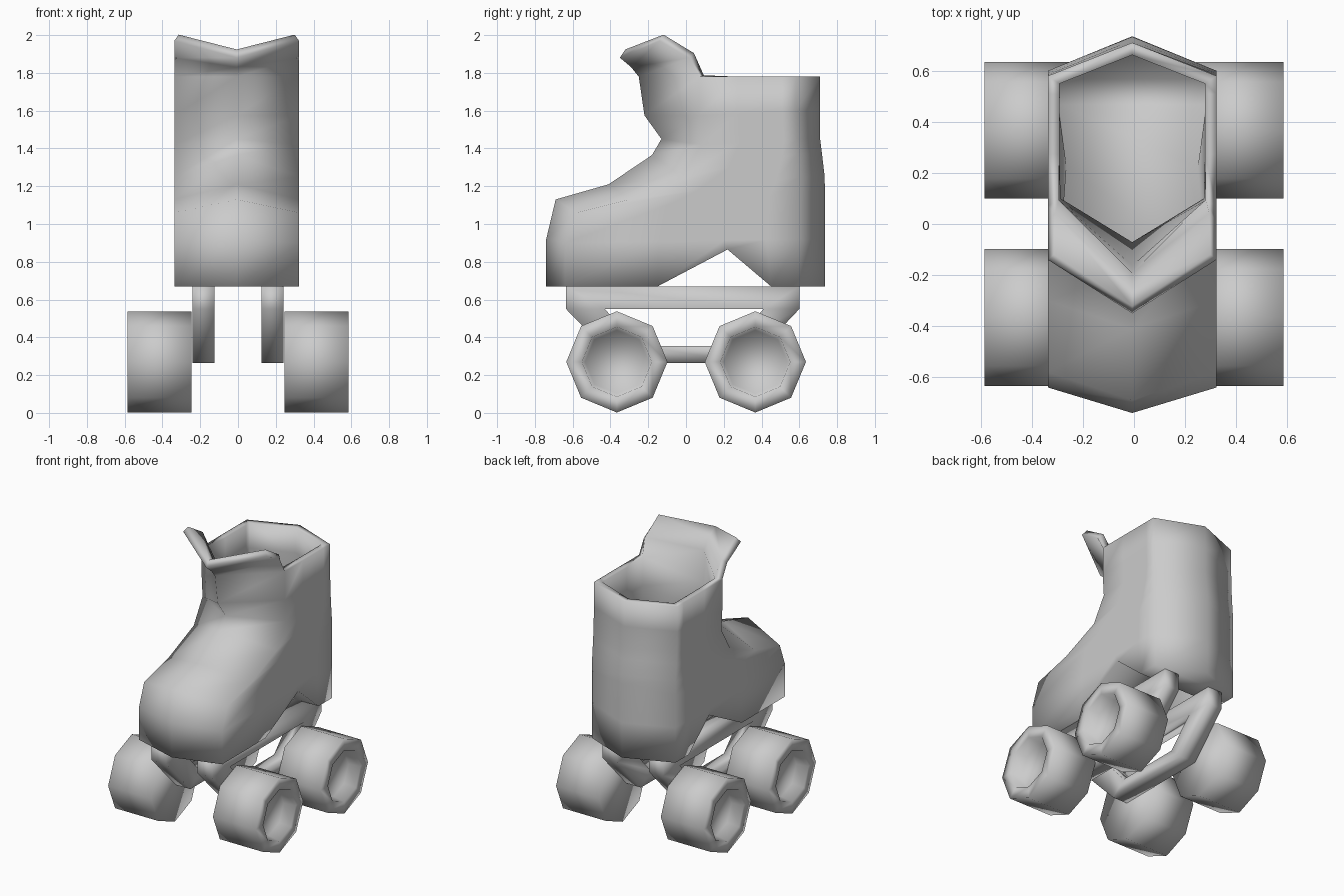
import bpy
from math import sin, cos, pi

if "Cube" in bpy.data.objects:
    bpy.data.objects.remove(bpy.data.objects["Cube"])


def make(name, verts, faces, thickness=0, offset=0):
    me = bpy.data.meshes.new(name)
    me.from_pydata(verts, [], faces)
    ob = bpy.data.objects.new(name, me)
    bpy.context.collection.objects.link(ob)
    me.polygons.foreach_set("use_smooth", [True] * len(me.polygons))
    if thickness:
        m = ob.modifiers.new("thickness", 'SOLIDIFY')
        m.thickness, m.offset = thickness, offset
        m.use_even_offset = True
    return ob


# Boot: hexagonal rings given as (y, z) of front centre, front side, back side, back centre
W, CX = 0.33, -0.007
RINGS = [
    [(-.74, .67), (-.64, .67), (.6, .67), (.735, .67)],
    [(-.74, .92), (-.64, .90), (.6, .92), (.735, .92)],
    [(-.69, 1.13), (-.58, 1.06), (.6, 1.15), (.735, 1.2)],
    [(-.41, 1.21), (-.30, 1.13), (.6, 1.25), (.733, 1.26)],
    [(-.18, 1.365), (-.02, 1.25), (.59, 1.37), (.72, 1.37)],
    [(-.13, 1.45), (.08, 1.42), (.585, 1.45), (.71, 1.45)],
    [(-.22, 1.575), (.07, 1.575), (.58, 1.6), (.71, 1.6)],
    [(-.25, 1.78), (.07, 1.78), (.58, 1.78), (.71, 1.78)],
]
ARCH = [(-.15, .67), (.22, .865), (.45, .67)]
verts, faces = [], []
for k, (fc, fs, bs, bc) in enumerate(RINGS):
    mids = ARCH if k == 0 else [
        tuple(a + (b - a) * t for a, b in zip(fs, bs)) for t in (.4, .68, .86)]
    side = [fs, *mids, bs]
    verts.append((CX, *fc))
    verts += [(CX + W, *p) for p in side]
    verts.append((CX, *bc))
    verts += [(CX - W, *p) for p in reversed(side)]
for k in range(len(RINGS) - 1):
    for i in range(12):
        a, b = 12 * k + i, 12 * k + (i + 1) % 12
        faces.append((a, b, b + 12, a + 12))
# Arched sole
faces += [(0, 11, 1), (5, 7, 6)]
faces += [(i, 12 - i, 11 - i, i + 1) for i in range(1, 5)]
# Flared tongue growing from the front of the collar
top = 12 * (len(RINGS) - 1)
prev = (top + 11, top, top + 1)
for fc, fs in [((-.29, 1.83), (.015, 1.88)), ((-.35, 1.88), (-.14, 1.97))]:
    n = len(verts)
    verts += [(CX - W, *fs), (CX, *fc), (CX + W, *fs)]
    for i in range(2):
        faces.append((prev[i], prev[i + 1], n + i + 1, n + i))
    prev = (n, n + 1, n + 2)
make("boot", verts, faces, 0.045, -1)

# Two trapezoid side rails under the sole
OUTER = [(-.635, .67), (.6, .67), (.6, .55), (.33, .265), (-.36, .265), (-.635, .55)]
INNER = [(-.43, .55), (.41, .55), (.23, .355), (-.25, .355)]
RAIL = [(0, 1, 7, 6), (1, 2, 7), (2, 3, 8, 7), (3, 4, 9, 8), (4, 5, 6, 9), (5, 0, 6)]
for s, side in ((-1, "left"), (1, "right")):
    make(f"{side}_rail", [(s * .1825, y, z) for y, z in OUTER + INNER],
         RAIL, 0.115, 0)

# Octagonal wheels with a recessed hub on the outside
SECTION = [(.245, .268), (.585, .268), (.585, .185), (.50, .168)]
for s, side in ((-1, "left"), (1, "right")):
    for yc, end in ((-.366, "front"), (.367, "rear")):
        verts = [(s * x, yc + r * cos(i * pi / 4), .27 + r * sin(i * pi / 4))
                 for x, r in SECTION for i in range(8)]
        faces = [tuple(range(7, -1, -1)), tuple(range(24, 32))]
        for k in range(3):
            for i in range(8):
                a, b = 8 * k + i, 8 * k + (i + 1) % 8
                faces.append((a, b, b + 8, a + 8))
        if s < 0:
            faces = [f[::-1] for f in faces]
        make(f"{end}_{side}_wheel", verts, faces)
